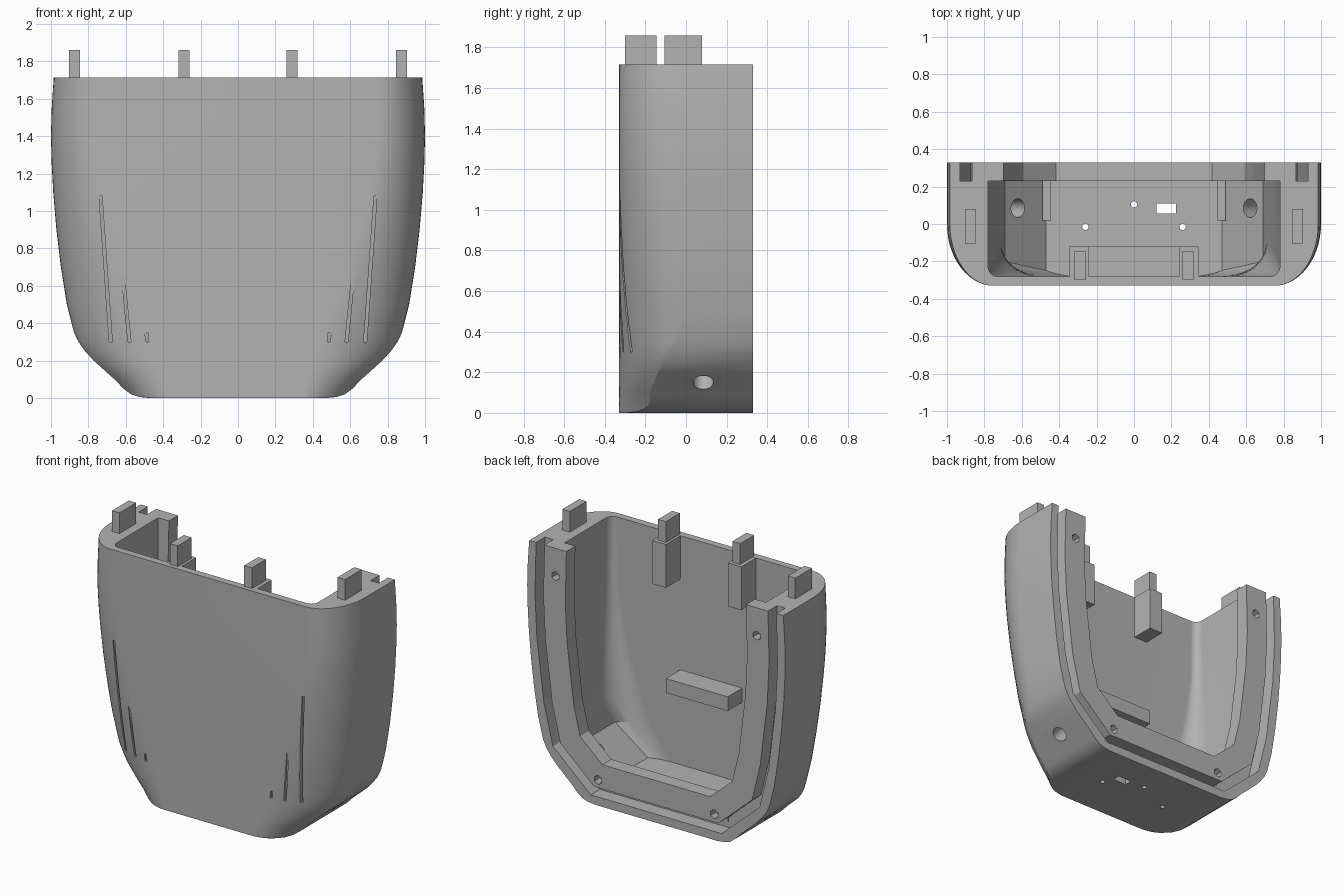
import bpy, bmesh, math
from mathutils import Vector, Matrix

cube = bpy.data.objects.get("Cube")
if cube:
    bpy.data.objects.remove(cube, do_unlink=True)

grey = bpy.data.materials.new("plain grey")
grey.use_nodes = True
COLOR = (0.45, 0.45, 0.45, 1)
grey.diffuse_color = COLOR
grey.node_tree.nodes["Principled BSDF"].inputs["Base Color"].default_value = COLOR


def finish(name, bm):
    bmesh.ops.recalc_face_normals(bm, faces=bm.faces)
    mesh = bpy.data.meshes.new(name)
    bm.to_mesh(mesh)
    bm.free()
    mesh.materials.append(grey)
    obj = bpy.data.objects.new(name, mesh)
    bpy.context.collection.objects.link(obj)
    return obj


def loft(name, rings):
    bm = bmesh.new()
    loops = [[bm.verts.new(p) for p in ring] for ring in rings]
    n = len(loops[0])
    for a, b in zip(loops, loops[1:]):
        for i in range(n):
            j = (i + 1) % n
            bm.faces.new((a[i], a[j], b[j], b[i]))
    bm.faces.new(loops[0])
    bm.faces.new(loops[-1])
    return finish(name, bm)


def section(z, flat, wide, limit, depth, front, back, steps=14):
    """Level slice: flat front, elliptical corners, sides cut off at limit."""
    end = math.asin(min(1, (limit - flat) / (wide - flat)))
    half = []
    for i in range(steps + 1):
        t = end * i / steps
        half.append((flat + (wide - flat) * math.sin(t),
                     front + depth * (1 - math.cos(t)), z))
    half.append((limit, back, z))
    return half + [(-x, y, h) for x, y, h in reversed(half)]


def box(name, x0, x1, y0, y1, z0, z1):
    return loft(name, [[(x0, y0, z), (x1, y0, z), (x1, y1, z), (x0, y1, z)]
                       for z in (z0, z1)])


def rod(name, center, direction, radius, length, sides=24):
    bm = bmesh.new()
    rot = Vector(direction).to_track_quat("Z", "Y").to_matrix().to_4x4()
    bmesh.ops.create_cone(bm, cap_ends=True, segments=sides, radius1=radius,
                          radius2=radius, depth=length,
                          matrix=Matrix.Translation(center) @ rot)
    return finish(name, bm)


def cut(target, cutter):
    mod = target.modifiers.new("cut", "BOOLEAN")
    mod.operation = "DIFFERENCE"
    mod.solver = "EXACT"
    mod.object = cutter
    bpy.context.view_layer.objects.active = target
    bpy.ops.object.modifier_apply(modifier=mod.name)
    bpy.data.objects.remove(cutter, do_unlink=True)


# Outer body: height, flat half width, full half width, bevelled half width
rows = [(0, .33, .62, .47), (.006, .333, .625, .53), (.02, .34, .635, .572),
        (.05, .35, .66, .612), (.1, .37, .715, .66), (.2, .40, .81, .772),
        (.25, .41, .842, .817), (.3, .425, .867, .853), (.35, .445, .88, .877),
        (.5, .51, .915, .915), (.7, .585, .947, .947), (.9, .648, .971, .971),
        (1.1, .70, .988, .988), (1.25, .73, .996, .996), (1.4, .748, 1, 1),
        (1.55, .752, .996, .996), (1.715, .752, .985, .985)]
body = loft("shell_body", [section(*r, .33, -.33, .33) for r in rows])

# Main cavity
inner = [(.11, .30, .65, .47, .25), (.32, .45, .75, .69, .20),
         (.5, .53, .715, .715, .18), (.75, .62, .748, .748, .14),
         (1.0, .68, .768, .768, .10), (1.3, .725, .78, .78, .06),
         (2.0, .735, .78, .78, .05)]
cut(body, loft("cavity", [section(*r, -.28, .23) for r in inner]))

# Rear opening and groove follow the outline at a fixed inset
half = [(.53, 0), (.855, .29), (.93, .6), (.985, 1.05), (1, 1.35), (.985, 2)]
path = [Vector((-x, z)) for x, z in reversed(half)] + [Vector(p) for p in half]


def inset(d):
    out = []
    for i, p in enumerate(path):
        a = (p - path[i - 1]).normalized() if i else Vector((0, -1))
        b = (path[i + 1] - p).normalized() if i + 1 < len(path) else Vector((0, 1))
        na, nb = Vector((-a.y, a.x)), Vector((-b.y, b.x))
        out.append(p + (na + nb) * d / (1 + na.dot(nb)))
    return out


def slab(name, outline, y0, y1):
    return loft(name, [[(p.x, y, p.y) for p in outline] for y in (y0, y1)])


cut(body, slab("opening", inset(.295), .2, .5))
cut(body, slab("groove", inset(.06) + inset(.125)[::-1], .23, .5))

# Screw holes, bevel holes and slanted front slits, on both sides
slits = [((.68, -.243, .3), (.735, -.318, 1.08)),
         ((.58, -.29, .3), (.615, -.322, .65)),
         ((.485, -.312, .3), (.49, -.32, .35))]
for s in (1, -1):
    for x, z in ((.78, 1.52), (.45, .18)):
        cut(body, rod("screw_hole", (s * x, .33, z), (0, 1, 0), .032, .12, 6))
    cut(body, rod("bevel_hole", (s * .67, .085, .20), (s * .67, 0, -.74), .05, .3))
    cut(body, rod("floor_hole", (s * .26, -.015, .05), (0, 0, 1), .017, .3))
    for low, high in slits:
        rings = []
        for x, y, z in (low, high):
            rings.append([(s * x - .008, y, z), (s * x + .008, y, z),
                          (s * x + .008, y - .2, z), (s * x - .008, y - .2, z)])
        cut(body, loft("slit", rings))
cut(body, rod("floor_hole", (0, .105, .05), (0, 0, 1), .017, .3))
cut(body, box("floor_slot", .12, .225, .055, .11, -.1, .2))

bpy.ops.object.select_all(action="DESELECT")
body.select_set(True)
bpy.context.view_layer.objects.active = body
bpy.ops.object.shade_smooth_by_angle(angle=math.radians(25))

# Locating tabs, their posts, floor ribs and the inner ledge
for s, side in ((1, "left"), (-1, "right")):
    def pair(name, x0, x1, *rest):
        box(side + "_" + name, *sorted((s * x0, s * x1)), *rest)
    pair("outer_tab", .845, .903, -.105, .08, 1.70, 1.86)
    pair("inner_tab", .258, .318, -.30, -.145, 1.70, 1.86)
    pair("tab_post", .24, .345, -.29, -.12, 1.41, 1.714)
    pair("floor_rib", .445, .49, .02, .235, .10, .15)
box("inner_ledge", -.24, .24, -.29, -.12, .675, .775)
